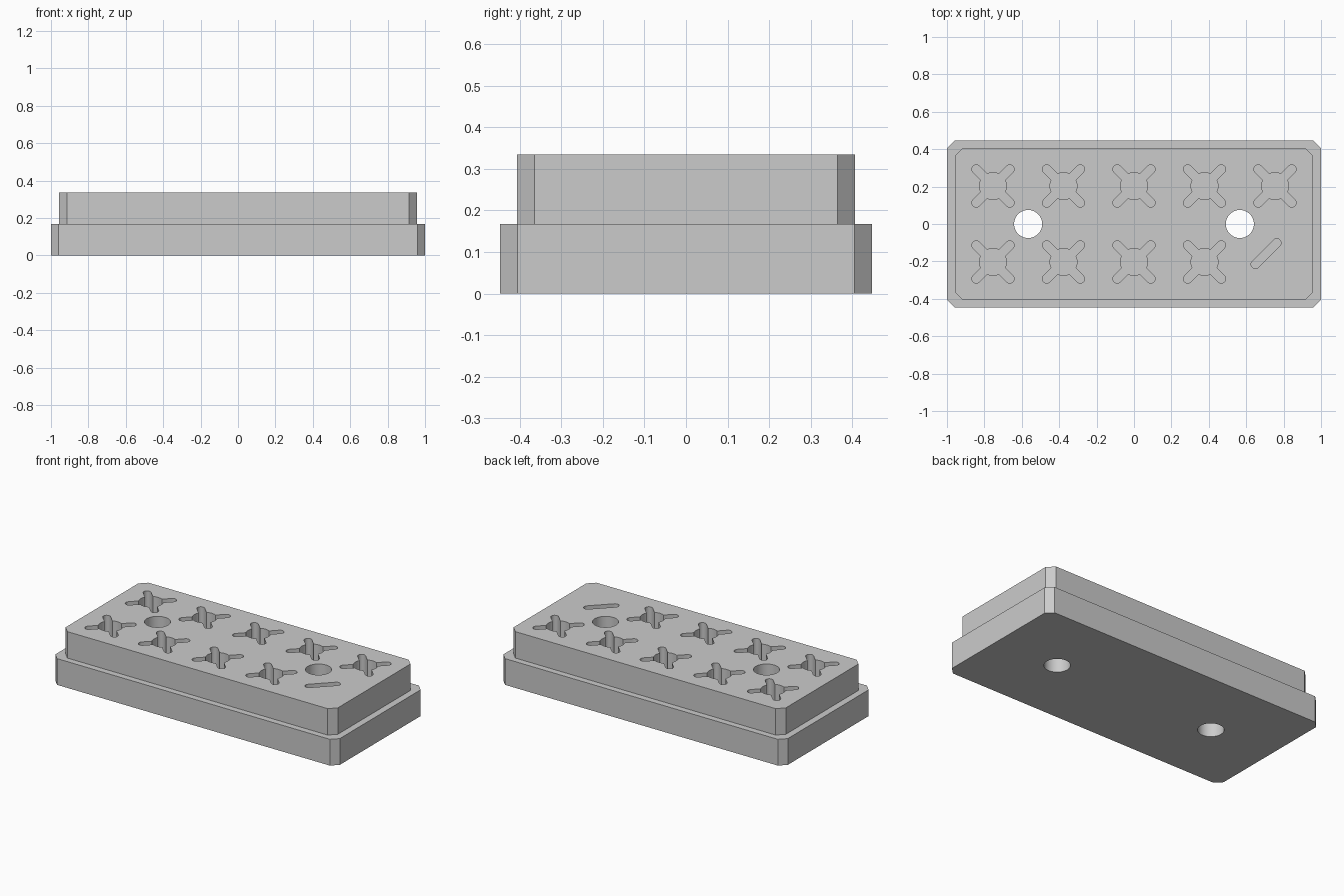
import bpy, bmesh
from math import sin, cos, pi, asin, sqrt

if "Cube" in bpy.data.objects:
    bpy.data.objects.remove(bpy.data.objects["Cube"], do_unlink=True)

TOP, STEP = 0.335, 0.167
SLOT_R, HUB_R, POCKET_FLOOR = 0.023, 0.072, 0.168

grey = bpy.data.materials.new("plain grey")
grey.use_nodes = True
grey.diffuse_color = (0.6, 0.6, 0.6, 1)
grey.node_tree.nodes["Principled BSDF"].inputs["Base Color"].default_value = (0.6, 0.6, 0.6, 1)


def arc(cx, cy, r, a0, a1, n):
    return [(cx + r * cos(a0 + (a1 - a0) * i / n), cy + r * sin(a0 + (a1 - a0) * i / n))
            for i in range(n + 1)]


def chamfered(hx, hy, c):
    """Rectangle outline with cut corners, counter-clockwise."""
    return [(hx - c, -hy), (hx, c - hy), (hx, hy - c), (hx - c, hy),
            (c - hx, hy), (-hx, hy - c), (-hx, c - hy), (c - hx, -hy)]


def cross_outline():
    """Round hub with four diagonal round-ended arms."""
    pts, half, reach = [], asin(SLOT_R / HUB_R), 0.09 * sqrt(2)
    for k in range(4):
        a = pi / 4 + k * pi / 2
        pts += arc(reach * cos(a), reach * sin(a), SLOT_R, a - pi / 2, a + pi / 2, 12)
        pts += arc(0, 0, HUB_R, a + half, a + pi / 2 - half, 10)
    return pts


def slot_outline():
    """Single diagonal round-ended slot."""
    return (arc(0.057, 0.057, SLOT_R, -pi / 4, 3 * pi / 4, 12)
            + arc(-0.057, -0.057, SLOT_R, 3 * pi / 4, 7 * pi / 4, 12))


def loft(bm, rings):
    """Closed solid through (outline, height) rings."""
    loops = [[bm.verts.new((x, y, z)) for x, y in pts] for pts, z in rings]
    n = len(loops[0])
    for lo, hi in zip(loops, loops[1:]):
        for i in range(n):
            j = (i + 1) % n
            bm.faces.new((lo[i], lo[j], hi[j], hi[i]))
    bm.faces.new(loops[0][::-1])
    bm.faces.new(loops[-1])


def make_object(name, bm):
    bmesh.ops.recalc_face_normals(bm, faces=bm.faces)
    mesh = bpy.data.meshes.new(name)
    bm.to_mesh(mesh)
    bm.free()
    mesh.materials.append(grey)
    obj = bpy.data.objects.new(name, mesh)
    bpy.context.collection.objects.link(obj)
    return obj


# Stepped block: wide base with a narrower raised deck
bm = bmesh.new()
base = chamfered(1.0, 0.447, 0.041)
deck = chamfered(0.957, 0.407, 0.042)
loft(bm, [(base, 0), (base, STEP), (deck, STEP), (deck, TOP)])
block = make_object("stepped_block", bm)

# Cutters: cross pockets, the lone slot and two through holes
bm = bmesh.new()


def cut(outline, cx, cy, floor):
    moved = [(x + cx, y + cy) for x, y in outline]
    loft(bm, [(moved, floor), (moved, TOP + 0.1)])


for row in (-0.203, 0.203):
    for col in range(-2, 3):
        if row > 0 or col < 2:
            cut(cross_outline(), col * 0.377, row, POCKET_FLOOR)
cut(slot_outline(), 0.706, -0.158, POCKET_FLOOR)
for side in (-1, 1):
    cut(arc(0, 0, 0.075, 0, 2 * pi, 48)[:-1], side * 0.566, 0, -0.1)
cutter = make_object("pocket_cutter", bm)
cutter.hide_render = True

mod = block.modifiers.new("pockets", 'BOOLEAN')
mod.operation = 'DIFFERENCE'
mod.solver = 'EXACT'
mod.object = cutter

# Apply the cut, drop the helper and smooth the round walls
bpy.ops.object.select_all(action='DESELECT')
block.select_set(True)
bpy.context.view_layer.objects.active = block
bpy.ops.object.modifier_apply(modifier=mod.name)
bpy.data.objects.remove(cutter, do_unlink=True)
bpy.ops.object.shade_smooth_by_angle(angle=pi / 6)
